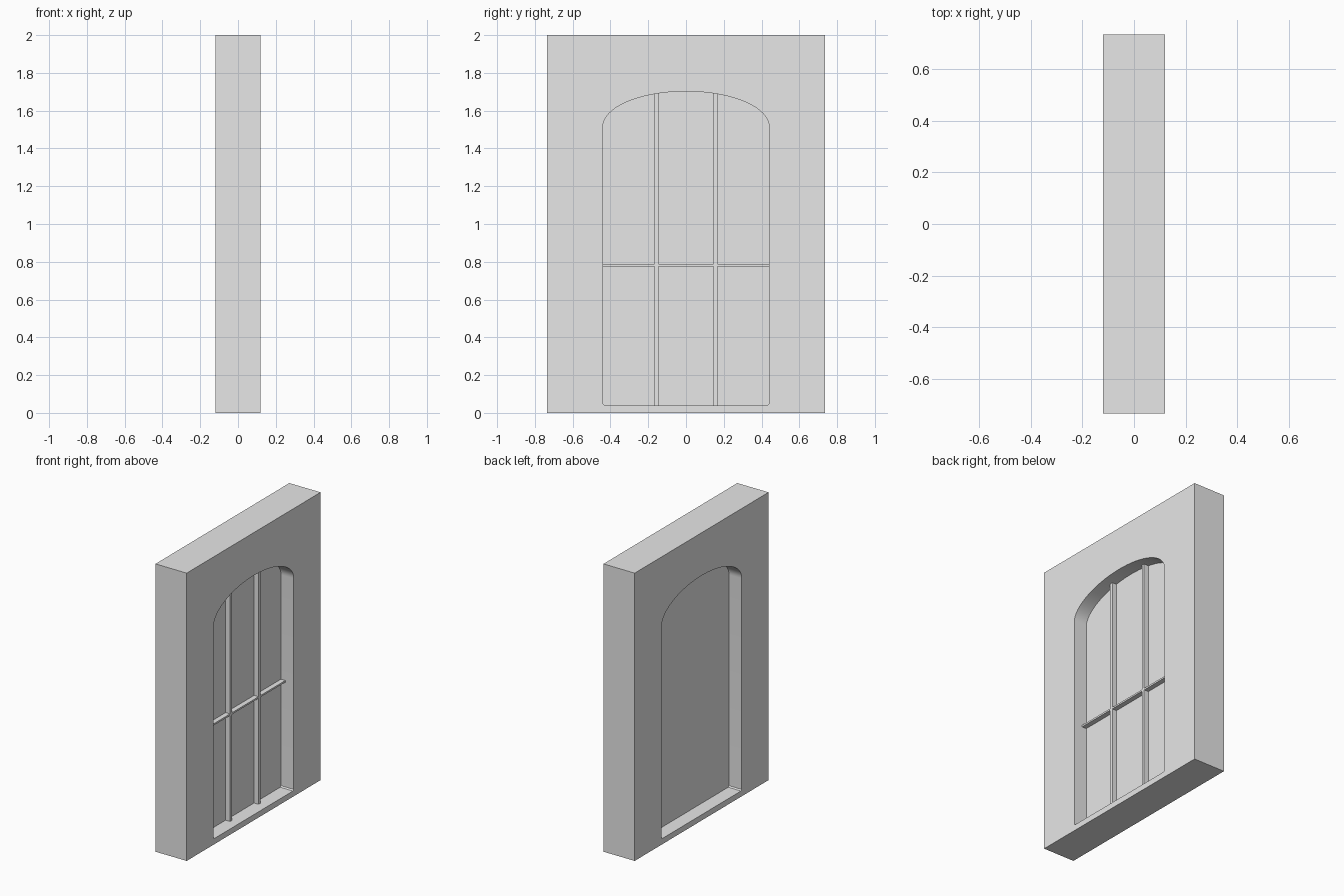
import bpy, math

cube = bpy.data.objects.get("Cube")
if cube:
    bpy.data.objects.remove(cube, do_unlink=True)

HALF_T, HALF_W, HEIGHT = 0.12, 0.735, 2.0   # wall block
OPEN_W, SILL, SPRING, RISE = 0.44, 0.04, 1.515, 0.187   # arched niche
PANEL = 0.022   # half thickness of the back panel
BAR_OUT = 0.034   # how far the bars stand off the panel

plaster = bpy.data.materials.new("light_grey")
plaster.use_nodes = True
grey = (0.8, 0.8, 0.8, 1)
plaster.diffuse_color = grey
plaster.node_tree.nodes["Principled BSDF"].inputs["Base Color"].default_value = grey


def arch_outline(steps=40):
    """Niche outline: nipped bottom corners, straight jambs, elliptical head."""
    nip = 0.008
    pts = [(-OPEN_W, SILL + nip), (-OPEN_W + nip, SILL),
           (OPEN_W - nip, SILL), (OPEN_W, SILL + nip)]
    for i in range(steps + 1):
        a = math.pi * i / steps
        pts.append((OPEN_W * math.cos(a), SPRING + RISE * math.sin(a)))
    return pts


def slab(name, outlines, half_thickness):
    """Fill outlines in the YZ plane (inner ones become holes) and thicken along X."""
    curve = bpy.data.curves.new(name, "CURVE")
    curve.dimensions = "2D"
    curve.fill_mode = "BOTH"
    curve.extrude = half_thickness
    for pts in outlines:
        spline = curve.splines.new("POLY")
        spline.points.add(len(pts) - 1)
        for p, (y, z) in zip(spline.points, pts):
            p.co = (y, z, 0, 1)
        spline.use_cyclic_u = True
    ob = bpy.data.objects.new(name, curve)
    bpy.context.collection.objects.link(ob)
    ob.rotation_euler = (math.pi / 2, 0, math.pi / 2)
    curve.materials.append(plaster)
    bpy.ops.object.select_all(action="DESELECT")
    ob.select_set(True)
    bpy.context.view_layer.objects.active = ob
    bpy.ops.object.convert(target="MESH")
    bpy.ops.object.shade_smooth_by_angle(angle=math.radians(30))


def box(name, lo, hi):
    bpy.ops.mesh.primitive_cube_add(size=1, location=[(a + b) / 2 for a, b in zip(lo, hi)])
    ob = bpy.context.object
    ob.name = name
    ob.scale = [b - a for a, b in zip(lo, hi)]
    bpy.ops.object.transform_apply(location=False, rotation=False, scale=True)
    ob.data.materials.append(plaster)


# Wall with arched opening, and the panel closing its middle
rect = [(-HALF_W, 0), (HALF_W, 0), (HALF_W, HEIGHT), (-HALF_W, HEIGHT)]
slab("wall", [rect, arch_outline()], HALF_T)
slab("niche_panel", [arch_outline()], PANEL)

# Glazing bars on the +x side only
BAR_Y, BAR_HALF, RAIL_Z, RAIL_HALF = 0.156, 0.0105, 0.782, 0.006
x0, x1 = PANEL - 0.005, PANEL + BAR_OUT
for side, y in (("right", -BAR_Y), ("left", BAR_Y)):
    box("upright_bar_" + side, (x0, y - BAR_HALF, SILL - 0.005),
        (x1, y + BAR_HALF, SPRING + RISE))

# Cross rail in three lengths between the uprights
inner, outer = BAR_Y - BAR_HALF, BAR_Y + BAR_HALF
end = OPEN_W + 0.004
for name, a, b in (("right", -end, -outer), ("middle", -inner, inner), ("left", outer, end)):
    box("cross_rail_" + name, (x0, a, RAIL_Z - RAIL_HALF), (x1, b, RAIL_Z + RAIL_HALF))
